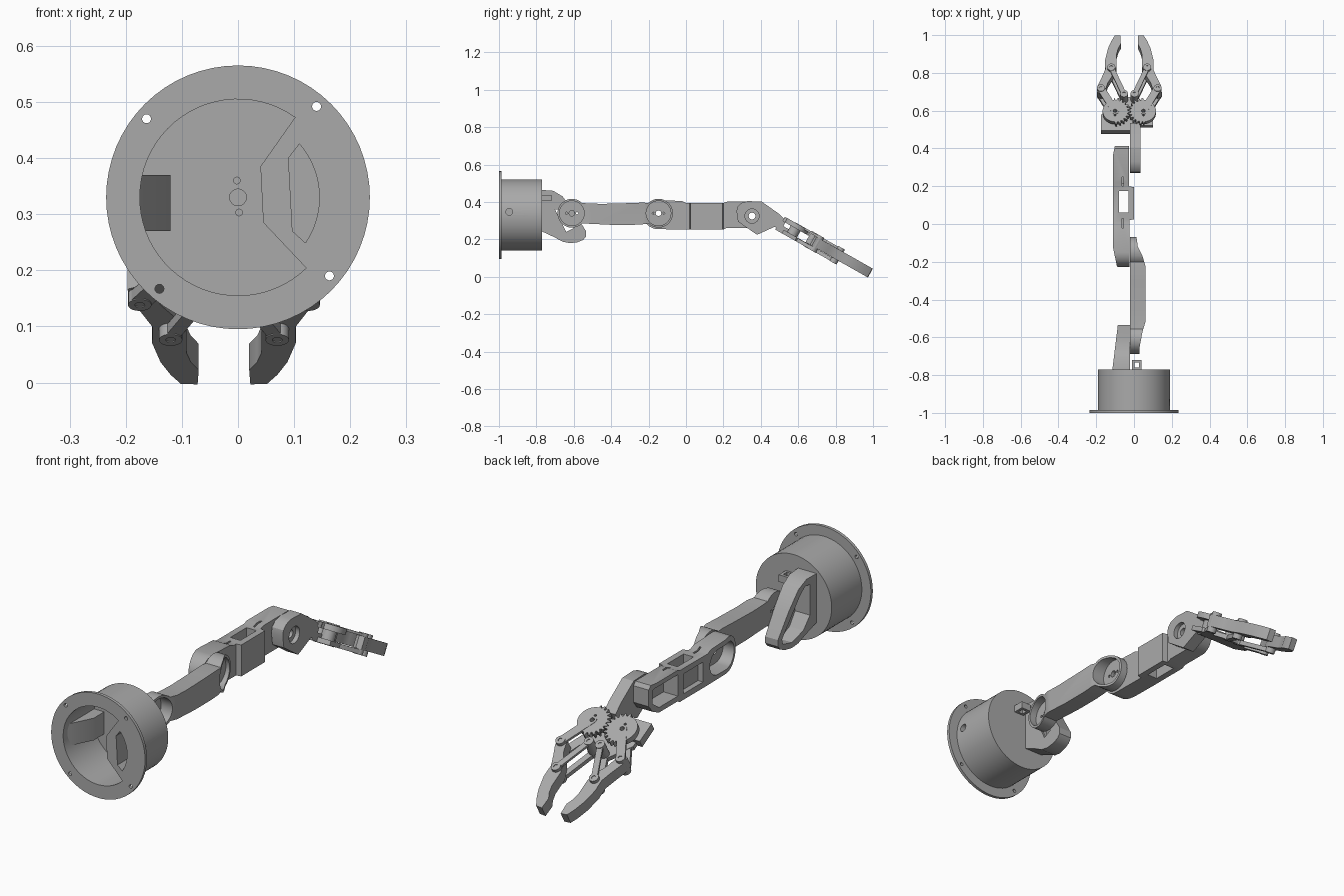
import bpy, bmesh, math
from mathutils import Vector

metal = bpy.data.materials.new("grey plastic")
metal.diffuse_color = (0.4, 0.4, 0.4, 1)


def arc(c, r, a0, a1, n=24):
    return [(c[0] + r * math.cos(math.radians(a0 + (a1 - a0) * i / n)),
             c[1] + r * math.sin(math.radians(a0 + (a1 - a0) * i / n))) for i in range(n + 1)]


def circle(c, r, n=32):
    return arc(c, r, 0, 360, n)[:-1]


def box(a0, b0, a1, b1):
    return [(a0, b0), (a1, b0), (a1, b1), (a0, b1)]


def capsule(p, q, r):
    a = math.degrees(math.atan2(q[1] - p[1], q[0] - p[0]))
    return arc(p, r, a + 90, a + 270, 12) + arc(q, r, a - 90, a + 90, 12)


def prism(name, pts, lo, hi, axis):
    """Extrude an outline along one axis."""
    place = {'x': lambda p, d: (d, p[0], p[1]),
             'y': lambda p, d: (p[0], d, p[1]),
             'z': lambda p, d: (p[0], p[1], d)}[axis]
    bm = bmesh.new()
    face = bm.faces.new([bm.verts.new(place(p, lo)) for p in pts])
    ext = bmesh.ops.extrude_face_region(bm, geom=[face])
    step = Vector(place((0, 0), hi - lo))
    bmesh.ops.translate(bm, vec=step,
                        verts=[g for g in ext['geom'] if isinstance(g, bmesh.types.BMVert)])
    bmesh.ops.recalc_face_normals(bm, faces=bm.faces[:])
    mesh = bpy.data.meshes.new(name)
    bm.to_mesh(mesh)
    bm.free()
    mesh.materials.append(metal)
    obj = bpy.data.objects.new(name, mesh)
    bpy.context.collection.objects.link(obj)
    return obj


def combine(obj, pts, lo, hi, axis, op='DIFFERENCE'):
    """Boolean the object with a second extruded outline."""
    tool = prism("cutter", pts, lo, hi, axis)
    mod = obj.modifiers.new("bool", 'BOOLEAN')
    mod.operation, mod.solver, mod.object = op, 'EXACT', tool
    bpy.context.view_layer.objects.active = obj
    bpy.ops.object.modifier_apply(modifier=mod.name)
    bpy.data.objects.remove(tool)


# Base: flanged drum, open at the front, with a filled segment and slot
C = (0, 0.33)
base = prism("base_drum", circle(C, 0.19, 64), -0.99, -0.77, 'y')
combine(base, circle(C, 0.235, 64), -1.0, -0.986, 'y', 'UNION')
combine(base, arc(C, 0.175, 54.5, 314, 48) + [(0.045, 0.285), (0.04, 0.385)], -1.1, -0.785, 'y')
combine(base, arc(C, 0.145, -34, 41, 14) + [(0.09, 0.40), (0.097, 0.27)], -1.1, -0.785, 'y')
for p in ((-0.163, 0.47), (0.14, 0.492), (0.163, 0.19), (-0.14, 0.167)):
    combine(base, circle(p, 0.008, 16), -1.1, -0.9, 'y')
for p, r in ((C, 0.015), ((-0.002, 0.36), 0.006), ((0.002, 0.303), 0.006)):
    combine(base, circle(p, r, 16), -0.8, -0.776, 'y')
combine(base, circle((-0.945, 0.347), 0.018, 20), 0.15, 0.3, 'x')
prism("inner_wedge", [(-0.175, -0.97), (-0.12, -0.86), (-0.12, -0.78), (-0.175, -0.78)],
      0.27, 0.37, 'z')

# Cable tab on the back of the drum
tab = prism("cable_tab", box(-0.01, -0.775, 0.04, -0.72), 0.405, 0.437, 'z')
combine(tab, box(0.003, -0.76, 0.027, -0.733), 0.3, 0.5, 'z')

# Shoulder bracket: hooked cup holding the first motor
bracket = prism("shoulder_bracket", [
    (-0.775, 0.465), (-0.71, 0.46), (-0.66, 0.43), (-0.60, 0.35), (-0.535, 0.245), (-0.535, 0.215),
    (-0.55, 0.197), (-0.58, 0.185), (-0.62, 0.18), (-0.66, 0.188), (-0.70, 0.21),
    (-0.775, 0.245)], -0.13, -0.022, 'x')
combine(bracket, [(-0.115, -0.775), (-0.085, -0.53), (-0.022, -0.53), (-0.022, -0.775)],
        0, 1, 'z', 'INTERSECT')
combine(bracket, [(-0.73, 0.43), (-0.70, 0.43), (-0.67, 0.40), (-0.56, 0.24), (-0.565, 0.215),
                  (-0.62, 0.205), (-0.69, 0.235), (-0.73, 0.29)], -0.2, -0.035, 'x')
combine(bracket, [(-0.70, 0.36), (-0.67, 0.36), (-0.60, 0.26), (-0.64, 0.24)], -0.2, 0, 'x')

# Upper arm: waisted link with a dished disc at each end
S, E = (-0.61, 0.34), (-0.147, 0.34)
arm = prism("upper_arm", arc(S, 0.077, 45, 315, 32)
            + [(-0.50, 0.283), (-0.40, 0.278), (-0.28, 0.278), (-0.23, 0.281)]
            + arc(E, 0.077, 225, 495, 32)
            + [(-0.23, 0.397), (-0.30, 0.394), (-0.45, 0.390), (-0.51, 0.392)], -0.02, 0.08, 'x')
combine(arm, [(-0.02, -0.70), (0.03, -0.70), (0.03, -0.65), (0.045, -0.57), (0.06, -0.52),
              (0.06, -0.22), (0.045, -0.17), (0.02, -0.12), (0.012, -0.06), (-0.02, -0.06)],
        0, 1, 'z', 'INTERSECT')
for c in (S, E):
    combine(arm, circle(c, 0.066, 40), -0.004, 0.2, 'x')
    combine(arm, circle(c, 0.015, 20), -0.1, 0.1, 'x')
    for d in (-0.028, 0.028):
        combine(arm, circle((c[0] + d, c[1]), 0.006, 12), -0.1, 0.1, 'x')

# Forearm: double motor cradle with pockets on its left side
forearm = prism("forearm", arc((-0.15, 0.333), 0.078, 90, 270)
                + [(0.0, 0.253), (0.2, 0.253), (0.22, 0.262), (0.35, 0.262), (0.39, 0.28),
                   (0.412, 0.31), (0.412, 0.385), (0.40, 0.402), (0.22, 0.402), (0.2, 0.395),
                   (0.0, 0.395), (-0.02, 0.405)], -0.12, 0.0, 'x')
combine(forearm, [(-0.055, -0.24), (-0.09, -0.225), (-0.11, -0.13), (-0.11, 0.37), (-0.10, 0.42),
                  (-0.026, 0.42), (-0.026, 0.20), (-0.001, 0.195), (-0.001, 0.025),
                  (-0.024, 0.02), (-0.024, -0.24)], 0, 1, 'z', 'INTERSECT')
combine(forearm, capsule((-0.155, 0.33), (-0.07, 0.33), 0.056), -0.2, -0.038, 'x')
combine(forearm, [(0.215, 0.285), (0.35, 0.285), (0.39, 0.315), (0.39, 0.375), (0.375, 0.382),
                  (0.215, 0.382)], -0.2, -0.038, 'x')
combine(forearm, box(-0.08, 0.06, -0.03, 0.175), 0, 1, 'z')
combine(forearm, box(0.035, 0.28, 0.175, 0.37), -0.2, -0.085, 'x')
for c in (E, (0.353, 0.325)):
    combine(forearm, circle(c, 0.024, 20), -0.1, 0, 'x')
for y in (0.2, -0.02):
    combine(forearm, box(-0.063, y, -0.055, y + 0.05), 0.36, 0.5, 'z')

# Wrist: angled plate with a dished pivot
wrist = prism("wrist", [(0.27, 0.35), (0.275, 0.375), (0.295, 0.395), (0.33, 0.405), (0.405, 0.402),
                        (0.50, 0.335), (0.535, 0.30), (0.505, 0.24), (0.475, 0.268), (0.38, 0.225),
                        (0.278, 0.295)], -0.022, 0.035, 'x')
P = (0.353, 0.325)
combine(wrist, circle(P, 0.038, 32), 0.015, 0.1, 'x')
combine(wrist, circle(P, 0.018, 20), -0.1, 0.1, 'x')

# Gripper: built flat, then tilted downward
MID = -0.025
gripper = []


def flat(pts, mirrored):
    """Shift plan positions to the gripper plane, optionally mirrored."""
    return [((2 * MID - x if mirrored else x), (y - 0.61) / 0.87) for x, y in pts]


def gear(c, phase):
    n, pts = 22, []
    for i in range(n * 4):
        a = (i + 0.5) * math.tau / (n * 4)
        r = 0.066
        if math.cos(a) > -0.05:
            r = 0.08 if (i // 2 + phase) % 2 else 0.066
        pts.append((c[0] + r * math.cos(a), c[1] + r * math.sin(a)))
    return pts


def part(name, pts, lo, hi, holes=()):
    o = prism(name, pts, lo, hi, 'z')
    for c, r in holes:
        combine(o, circle(c, r, 14), -0.2, 0.2, 'z')
    gripper.append(o)
    return o


part("gripper_base", flat(box(-0.175, 0.515, 0.035, 0.60), False), -0.047, -0.01)
part("gripper_lower_plate", flat([(-0.15, 0.55), (0.10, 0.55), (0.10, 0.62), (0.02, 0.70),
                                  (-0.07, 0.70), (-0.15, 0.62)], False), -0.047, -0.026)
for m, side in ((False, "left"), (True, "right")):
    hub, elbow, inner, knuckle = flat([(-0.10, 0.595), (-0.175, 0.715), (-0.053, 0.685),
                                       (-0.12, 0.825)], m)
    teeth = gear(flat([(-0.10, 0.595)], False)[0], int(m))
    if m:
        teeth = [(2 * MID - x, y) for x, y in teeth]
    part(side + "_gear", teeth, 0.012, 0.038,
         [(hub, 0.01), ((hub[0], hub[1] + 0.024), 0.006), ((hub[0], hub[1] - 0.024), 0.006)])
    part(side + "_gear_hub", circle(hub, 0.03), -0.03, 0.012)
    for layer, lo, hi in (("upper", 0.0285, 0.0395), ("lower", -0.047, -0.0275)):
        part(side + "_" + layer + "_crank", capsule(hub, elbow, 0.02), lo, hi, [(hub, 0.01)])
        part(side + "_" + layer + "_link", capsule(inner, knuckle, 0.013), lo, hi)
    # Curved finger
    part(side + "_finger", flat([
        (-0.197, 0.70), (-0.192, 0.735), (-0.172, 0.775), (-0.152, 0.82), (-0.153, 0.87),
        (-0.138, 0.93), (-0.12, 0.97), (-0.102, 0.998), (-0.072, 1.0), (-0.070, 0.955),
        (-0.084, 0.93), (-0.092, 0.90), (-0.092, 0.835), (-0.112, 0.79), (-0.138, 0.75),
        (-0.155, 0.70), (-0.175, 0.69)], m), -0.026, 0.028)
    # Hollow pivot pins
    for label, c in (("elbow", elbow), ("inner", inner), ("knuckle", knuckle)):
        part(side + "_" + label + "_pin", circle(c, 0.021, 20), -0.049, 0.043, [(c, 0.009)])
for o in gripper:
    o.location = (0, 0.595, 0.24)
    o.rotation_euler = (math.radians(-29.5), 0, 0)

# Smooth round sides, keep edges crisp
bpy.ops.object.select_all(action='SELECT')
bpy.ops.object.shade_smooth_by_angle(angle=math.radians(30))
